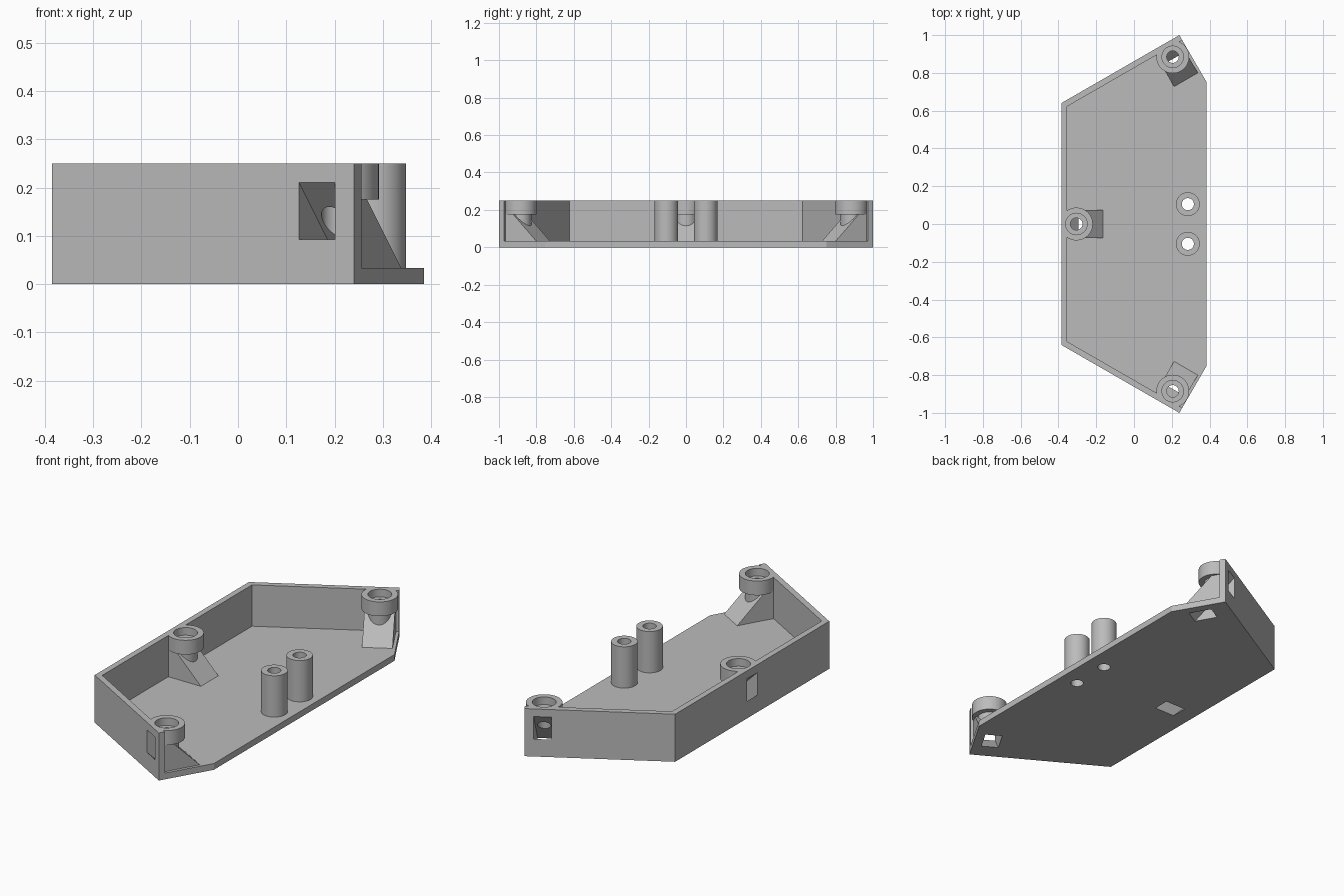
import bpy, bmesh, math
from mathutils import Matrix

if "Cube" in bpy.data.objects:
    bpy.data.objects.remove(bpy.data.objects["Cube"])

HEIGHT, FLOOR, WALL = 0.25, 0.033, 0.031
TOP = 0.4          # overshoot for clean cuts
SLOPE = 0.576      # slanted wall, rise per unit x


def make_object(name, bm, matrix):
    bmesh.ops.transform(bm, matrix=matrix, verts=bm.verts)
    bm.normal_update()
    # Closed solids must face outwards for the cuts
    if bm.calc_volume(signed=True) < 0:
        bmesh.ops.reverse_faces(bm, faces=bm.faces)
    mesh = bpy.data.meshes.new(name)
    bm.to_mesh(mesh)
    bm.free()
    obj = bpy.data.objects.new(name, mesh)
    bpy.context.collection.objects.link(obj)
    return obj


def prism(name, points, low, high, matrix=Matrix()):
    bm = bmesh.new()
    bottom, top = [[bm.verts.new((x, y, z)) for x, y in points] for z in (low, high)]
    bm.faces.new(bottom[::-1])
    bm.faces.new(top)
    for i in range(len(points)):
        bm.faces.new((bottom[i - 1], bottom[i], top[i], top[i - 1]))
    return make_object(name, bm, matrix)


def cylinder(name, radius, low, high, matrix):
    bm = bmesh.new()
    bmesh.ops.create_cone(bm, cap_ends=True, segments=48, radius1=radius,
                          radius2=radius, depth=high - low)
    shift = Matrix.Translation((0, 0, (low + high) / 2))
    return make_object(name, bm, matrix @ shift)


def subtract(target, cutter):
    mod = target.modifiers.new("cut", 'BOOLEAN')
    mod.operation, mod.solver, mod.object = 'DIFFERENCE', 'EXACT', cutter
    graph = bpy.context.evaluated_depsgraph_get()
    graph.update()
    result = bpy.data.meshes.new_from_object(target.evaluated_get(graph))
    target.modifiers.clear()
    target.data = result
    bpy.data.objects.remove(cutter)


# Outer block, and the cavity that leaves three walls and the floor
half = [(-0.385, 0.64), (0.24, 1.0), (0.385, 0.75)]
tray = prism("tray", half + [(x, -y) for x, y in reversed(half)], 0, HEIGHT)
inner_y = 0.64 - WALL * math.tan(math.radians(30))
inner = [(-0.385 + WALL, inner_y), (0.6, inner_y + (0.985 - WALL) * SLOPE)]
cavity = prism("cavity", inner + [(x, -y) for x, y in reversed(inner)], FLOOR, TOP)

# Local frames: x points from the wall inwards
mounts = [Matrix.Translation((x, y, 0)) @ Matrix.Rotation(math.radians(a), 4, 'Z')
          for x, y, a in [(-0.305, 0, 0), (0.205, -0.885, 60), (0.205, 0.885, -60)]]
posts = [Matrix.Translation((0.285, y, 0)) for y in (-0.105, 0.105)]
upright = Matrix.Rotation(math.pi / 2, 4, 'X')  # profile y becomes z

# Solid parts left standing in the cavity: posts, screw cups, stems and wedges
wedge = [(-0.065, 0.01), (0.163, 0.01), (-0.007, 0.18), (-0.065, 0.18)]
for frame in posts:
    subtract(cavity, cylinder("post", 0.063, 0, 0.5, frame))
for frame in mounts:
    subtract(cavity, prism("wedge", wedge, -0.073, 0.073, frame @ upright))
    subtract(cavity, cylinder("stem", 0.058, 0.02, 0.2, frame))
    subtract(cavity, cylinder("cup", 0.087, 0.175, 0.5, frame))
subtract(tray, cavity)

# Bores, counterbores, and slanted slots from each wall down through the floor
slot = [(-0.15, 0.16), (-0.15, 0.278), (0.178, -0.05), (0.06, -0.05)]
for frame in posts:
    subtract(tray, cylinder("post_bore", 0.032, -0.1, TOP, frame))
for frame in mounts:
    subtract(tray, prism("slot", slot, -0.043, 0.043, frame @ upright))
    subtract(tray, cylinder("bore", 0.032, 0.08, TOP, frame))
    subtract(tray, cylinder("counterbore", 0.057, 0.21, TOP, frame))

# Single grey finish
grey = bpy.data.materials.new("light_grey")
grey.use_nodes = True
colour = (0.5, 0.5, 0.5, 1)
grey.diffuse_color = colour
grey.node_tree.nodes["Principled BSDF"].inputs["Base Color"].default_value = colour
tray.data.materials.clear()
tray.data.materials.append(grey)
for face in tray.data.polygons:
    face.material_index = 0

bpy.ops.object.select_all(action='DESELECT')
tray.select_set(True)
bpy.context.view_layer.objects.active = tray
bpy.ops.object.shade_smooth_by_angle(angle=math.radians(30))
